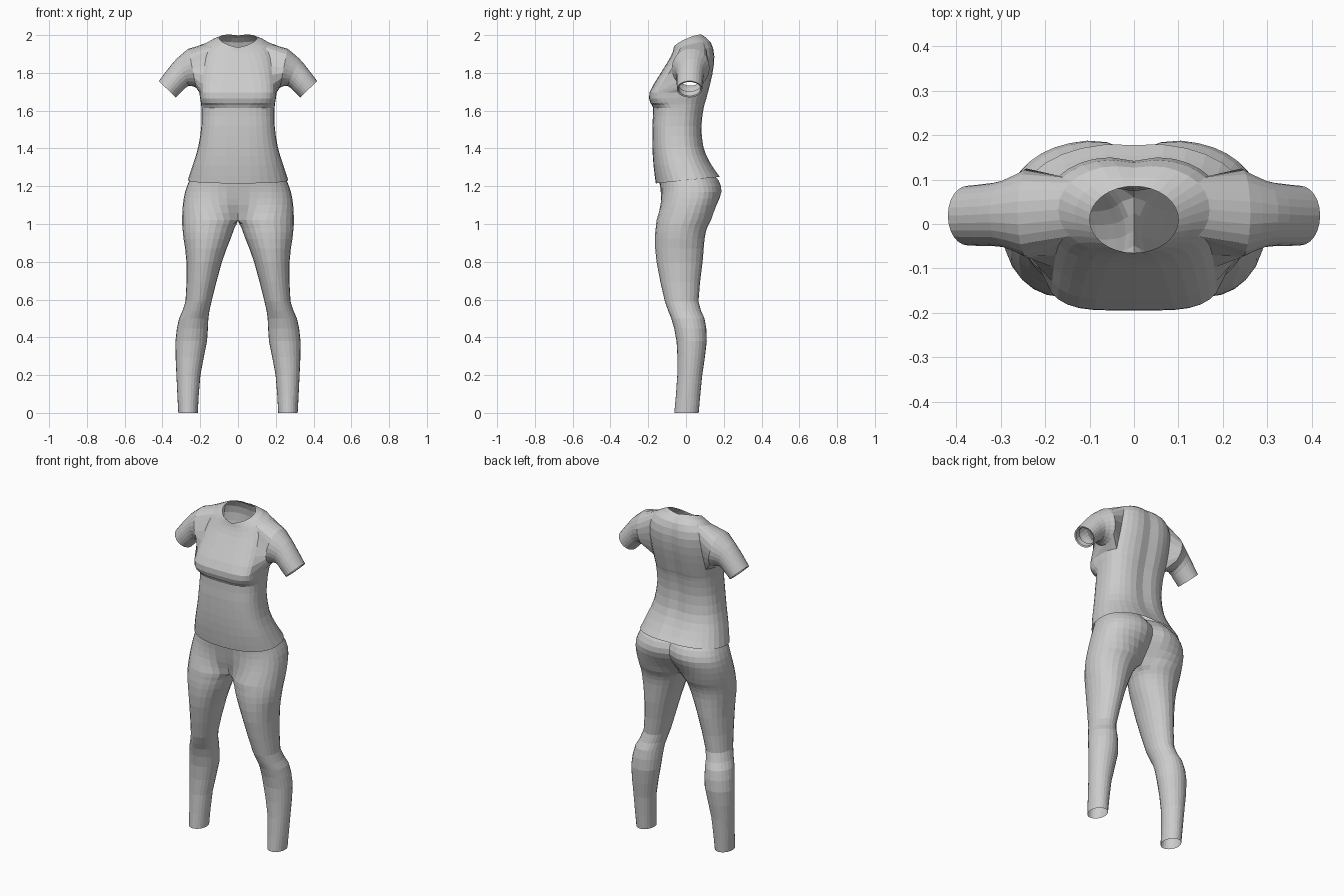
import bpy, bmesh
from math import sin, cos, pi, radians, exp

if "Cube" in bpy.data.objects:
    bpy.data.objects.remove(bpy.data.objects["Cube"])


def refine(rows, k=2):
    """Catmull-Rom interpolation of parameter rows, k steps per span."""
    out = []
    for i in range(len(rows) - 1):
        p0, p1, p2 = rows[max(i - 1, 0)], rows[i], rows[i + 1]
        p3 = rows[min(i + 2, len(rows) - 1)]
        for s in range(k):
            t = s / k
            out.append([0.5 * (2 * b + (c - a) * t + (2 * a - 5 * b + 4 * c - d) * t * t
                               + (3 * b - a - 3 * c + d) * t ** 3)
                        for a, b, c, d in zip(p0, p1, p2, p3)])
    out.append(list(rows[-1]))
    return out


def power(v, p):
    return (1 if v >= 0 else -1) * abs(v) ** p


def skin(bm, a, b, closed=True, skip=()):
    """Quads between two vertex rows."""
    n = len(a)
    for j in range(n if closed else n - 1):
        if j not in skip:
            k = (j + 1) % n
            bm.faces.new((a[j], a[k], b[k], b[j]))


def finish(bm, name):
    """Clean the half mesh, mirror it across x and link it."""
    bmesh.ops.delete(bm, geom=[v for v in bm.verts if not v.link_faces], context='VERTS')
    bmesh.ops.recalc_face_normals(bm, faces=bm.faces)
    me = bpy.data.meshes.new(name)
    bm.to_mesh(me)
    bm.free()
    ob = bpy.data.objects.new(name, me)
    bpy.context.collection.objects.link(ob)
    mod = ob.modifiers.new("mirror", 'MIRROR')
    mod.use_clip = True
    mod.merge_threshold = 0.0005


# --- Shirt: half torso rows from hem to neck
# z front, z back, half width, y front, y back, front squareness, side lift, spine dent
torso = [
    (1.215, 1.250, .266, -.160, .182, .85, 0, .004),
    (1.310, 1.325, .238, -.172, .130, .80, 0, .006),
    (1.410, 1.410, .210, -.178, .095, .75, 0, .010),
    (1.520, 1.520, .194, -.178, .086, .72, 0, .012),
    (1.615, 1.615, .194, -.174, .098, .75, 0, .012),
    (1.640, 1.650, .197, -.188, .108, .55, 0, .012),
    (1.695, 1.695, .204, -.194, .120, .50, 0, .012),
    (1.790, 1.790, .202, -.140, .143, .60, 0, .012),
    (1.870, 1.885, .195, -.090, .154, .75, .01, .012),
    (1.912, 1.960, .170, -.070, .135, .90, .018, .008),
    (1.935, 1.998, .100, -.065, .085, 1.0, .018, 0),
]
bm = bmesh.new()
rows = []
for zf, zb, w, yf, yb, p, lift, dent in refine(torso):
    yc, row = (yf + yb) / 2, []
    for j in range(17):
        a = radians(-90 + 11.25 * j)
        q = p if j < 8 else max(p, .8)
        x = 0 if j in (0, 16) else w * power(cos(a), q)
        s = power(sin(a), q)
        y = yc + (yb - yf) / 2 * s
        if j > 8:
            y -= dent * exp(-(x / .04) ** 2)
        z = zf + (zb - zf) * (s + 1) / 2 + lift * cos(a)
        row.append(bm.verts.new((x, y, z)))
    rows.append(row)
LO, HI = 12, 18                       # armhole rows
for i in range(len(rows) - 1):
    skin(bm, rows[i], rows[i + 1], False, range(5, 11) if LO <= i < HI else ())

# --- Sleeve grown from the armhole loop
loop = ([rows[HI][j] for j in (8, 9, 10, 11)] + [rows[i][11] for i in range(HI - 1, LO, -1)]
        + [rows[LO][j] for j in range(11, 4, -1)] + [rows[i][5] for i in range(LO + 1, HI)]
        + [rows[HI][j] for j in (5, 6, 7)])
# top x, top z, bottom x, bottom z, y front, y back
sleeve = refine([
    (.262, 1.928, .222, 1.722, -.075, .125),
    (.325, 1.875, .262, 1.732, -.052, .098),
    (.375, 1.815, .300, 1.700, -.050, .090),
    (.419, 1.757, .330, 1.670, -.048, .086),
])
sleeve += [(.410, 1.752, .333, 1.678, -.040, .078), (.385, 1.775, .312, 1.702, -.040, .078)]
for tx, tz, bx, bz, yf, yb in sleeve:
    ring = []
    for k in range(len(loop)):
        t = 2 * pi * k / len(loop)
        c, s = (1 + cos(t)) / 2, (1 + sin(t)) / 2
        ring.append(bm.verts.new((bx + (tx - bx) * c, yf + (yb - yf) * s, bz + (tz - bz) * c)))
    skin(bm, loop, ring)
    loop = ring
finish(bm, "shirt")

# --- Leggings: leg rings that open into half a pelvis above the crotch
# z, inner x, outer x, y front, y back, blend from leg to pelvis
legs = [
    (0.00, .213, .316, -.062, .067, 0),
    (0.20, .199, .326, -.046, .086, 0),
    (0.38, .164, .331, -.050, .110, 0),
    (0.50, .157, .312, -.078, .098, 0),
    (0.59, .140, .278, -.112, .066, 0),
    (0.80, .085, .273, -.156, .088, 0),
    (0.92, .040, .288, -.164, .098, 0),
    (0.98, .018, .294, -.160, .112, 0),
    (1.02, .000, .296, -.156, .132, 0),
    (1.10, .000, .292, -.146, .172, .6),
    (1.17, .000, .280, -.140, .196, .9),
    (1.23, .000, .258, -.142, .180, 1),
    (1.29, .000, .232, -.145, .130, 1),
]
N, CROTCH = 24, 16
bm = bmesh.new()
prev = None
for i, (z, xi, xo, yf, yb, mix) in enumerate(refine(legs)):
    mix = min(max(mix, 0), 1)
    yc, h, ring = (yf + yb) / 2, (yb - yf) / 2, []
    for j in range(N):
        a = 2 * pi * j / N
        x, y = (xi + xo) / 2 + (xo - xi) / 2 * cos(a), yc + h * sin(a)
        inner = 10 <= j <= 14
        if not inner or j in (10, 14):
            b = (j if j <= 10 else j - N) / 10 * pi / 2
            px = xo * power(cos(b), .8)
            py = yc + h * power(sin(b), .8)
            if j <= 10:
                py -= .03 * exp(-(px / .05) ** 2)
            x, y = x + (px - x) * mix, y + (py - y) * mix
        if inner and i >= CROTCH:
            x = 0
        ring.append(bm.verts.new((x, y, z)))
    if prev:
        skin(bm, prev, ring, True, range(10, 14) if i > CROTCH else ())
    prev = ring
finish(bm, "leggings")
